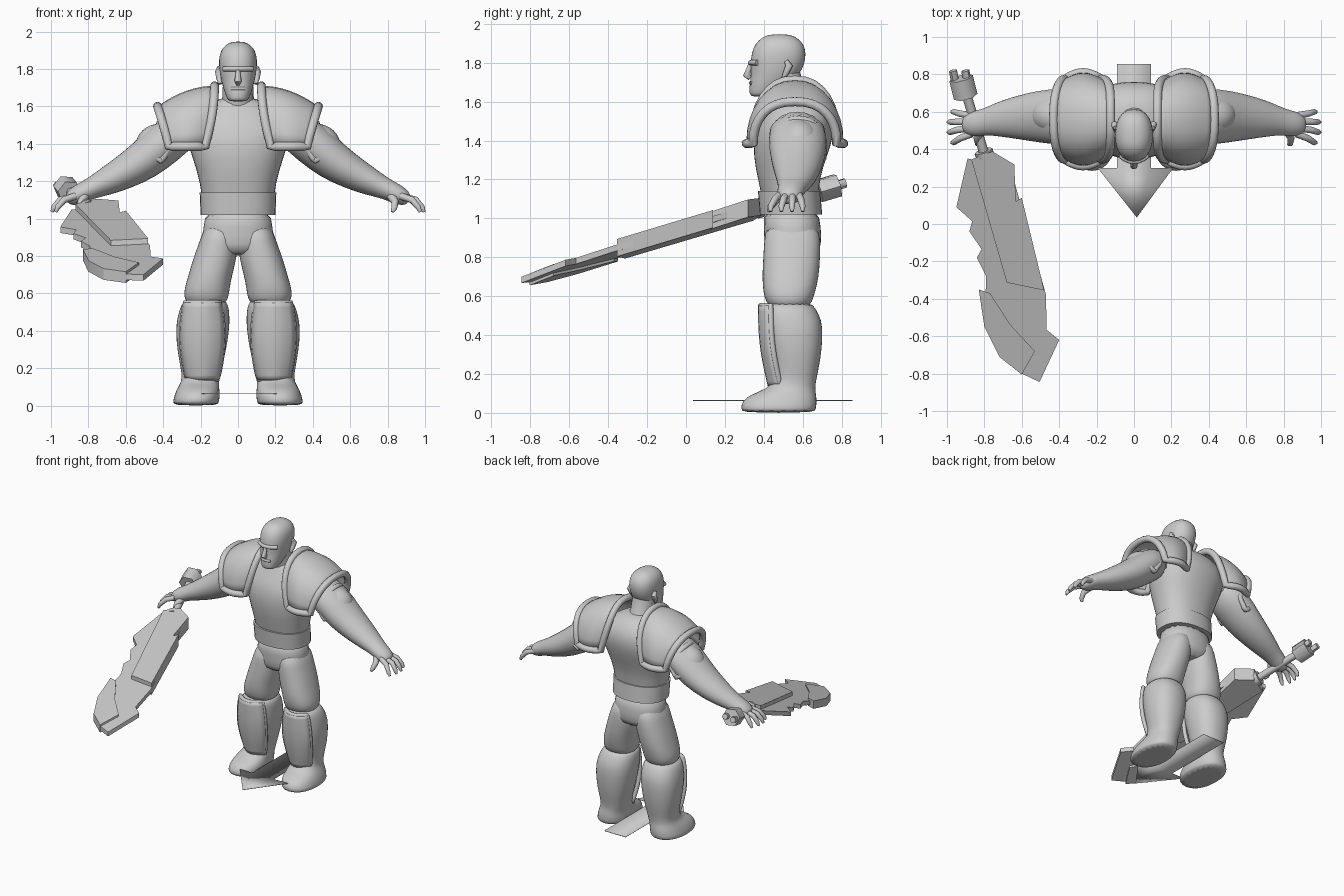
import bpy, bmesh, math
from mathutils import Vector

default_cube = bpy.data.objects.get("Cube")
if default_cube:
    bpy.data.objects.remove(default_cube, do_unlink=True)

grey = bpy.data.materials.new("plain grey")
grey.use_nodes = True
grey.diffuse_color = (.6, .6, .6, 1)
grey.node_tree.nodes["Principled BSDF"].inputs["Base Color"].default_value = grey.diffuse_color


def finish(name, bm, mirror=False, subdivide=False, thickness=0, angle=40):
    """Turn a bmesh into a shaded object with its modifiers."""
    bmesh.ops.recalc_face_normals(bm, faces=bm.faces)
    mesh = bpy.data.meshes.new(name)
    bm.to_mesh(mesh)
    bm.free()
    mesh.materials.append(grey)
    obj = bpy.data.objects.new(name, mesh)
    bpy.context.collection.objects.link(obj)
    bpy.ops.object.select_all(action='DESELECT')
    obj.select_set(True)
    bpy.context.view_layer.objects.active = obj
    bpy.ops.object.shade_smooth_by_angle(angle=math.radians(angle))
    if thickness:
        obj.modifiers.new("thickness", 'SOLIDIFY').thickness = thickness
    if mirror:
        modifier = obj.modifiers.new("mirror", 'MIRROR')
        modifier.use_mirror_merge = False
    if subdivide:
        modifier = obj.modifiers.new("smooth", 'SUBSURF')
        modifier.levels = modifier.render_levels = 1
    return obj


def bridge(bm, rings, closed=False):
    """Skin a list of vertex rings, capping open ends."""
    count = len(rings[0])
    pairs = list(zip(rings, rings[1:]))
    if closed:
        pairs.append((rings[-1], rings[0]))
    for a, b in pairs:
        for i in range(count):
            j = (i + 1) % count
            bm.faces.new((a[i], a[j], b[j], b[i]))
    if not closed:
        bm.faces.new(rings[0])
        bm.faces.new(rings[-1])


def soft(value, power):
    return math.copysign(abs(value) ** power, value)


def loft(name, rows, mirror=False, subdivide=True, square=.88, sides=20):
    """Stack level rings given as z, left x, right x, front y, back y."""
    bm = bmesh.new()
    rings = []
    for z, x0, x1, y0, y1 in rows:
        ring = []
        for i in range(sides):
            a = math.tau * i / sides
            x = (x0 + x1) / 2 + (x1 - x0) / 2 * soft(math.cos(a), square)
            y = (y0 + y1) / 2 + (y1 - y0) / 2 * soft(math.sin(a), square)
            ring.append(bm.verts.new((x, y, z)))
        rings.append(ring)
    bridge(bm, rings)
    return finish(name, bm, mirror, subdivide, angle=60)


def sweep(name, points, closed=False, mirror=False, widen=1, sides=10, subdivide=False):
    """Round tube through x, y, z, radius points."""
    bm = bmesh.new()
    path = [Vector(p[:3]) for p in points]
    middle = sum(path, Vector()) / len(path)
    last = len(path) - 1
    normal = Vector((.3, .9, .2))
    rings = []
    for i, p in enumerate(path):
        after = path[(i + 1) % len(path)] if closed else path[min(i + 1, last)]
        before = path[i - 1] if closed else path[max(i - 1, 0)]
        along = (after - before).normalized()
        if closed:
            normal = p - middle
        normal = (normal - along * normal.dot(along)).normalized()
        side = along.cross(normal)
        ring = []
        for k in range(sides):
            a = math.tau * k / sides
            offset = (normal * math.cos(a) + side * math.sin(a)) * points[i][3]
            offset.y *= widen
            ring.append(bm.verts.new(p + offset))
        rings.append(ring)
    bridge(bm, rings, closed)
    return finish(name, bm, mirror, subdivide, angle=60)


def patch(name, surface, rim, nu=8, nv=16):
    """Curved armour plate from surface(u, v), edged with a round rim."""
    bm = bmesh.new()
    grid = [[bm.verts.new(surface(i / nu, j / nv)) for j in range(nv + 1)] for i in range(nu + 1)]
    for i in range(nu):
        for j in range(nv):
            bm.faces.new((grid[i][j], grid[i + 1][j], grid[i + 1][j + 1], grid[i][j + 1]))
    finish(name, bm, mirror=True, thickness=.015, angle=60)
    loop = [(i / nu, 0) for i in range(nu)] + [(1, j / nv) for j in range(nv)]
    loop += [(1 - u, 1 - v) for u, v in loop]
    sweep(name + "_rim", [(*surface(u, v), rim) for u, v in loop], closed=True, mirror=True)


# Torso, belt and hips
loft("torso", [(1, -.19, .19, .40, .68), (1.14, -.195, .195, .385, .68), (1.25, -.22, .22, .355, .7),
               (1.38, -.265, .265, .34, .75), (1.48, -.29, .29, .36, .77), (1.56, -.25, .25, .41, .75),
               (1.62, -.15, .15, .44, .7), (1.65, -.08, .08, .46, .64)])
loft("belt", [(1.02, -.2, .2, .38, .7), (1.14, -.205, .205, .37, .69)], subdivide=False, sides=32)
loft("hips", [(1.06, -.18, .18, .39, .685), (.95, -.185, .185, .4, .695), (.86, -.2, .2, .4, .7),
              (.8, -.17, .17, .42, .67)])

# Trousers, and boots with the feet in one piece
loft("trouser_legs", [(.98, .01, .175, .41, .68), (.88, 0, .205, .4, .695), (.79, .005, .24, .395, .69),
                      (.7, .03, .265, .39, .685), (.62, .045, .29, .395, .665), (.57, .05, .29, .41, .65),
                      (.53, .08, .26, .44, .62)], mirror=True)
loft("boots", [(.57, .07, .28, .41, .645), (.54, .05, .305, .39, .665), (.48, .043, .325, .395, .7),
               (.4, .045, .335, .405, .705), (.28, .065, .325, .43, .695), (.17, .095, .3, .45, .67),
               (.125, .1, .305, .42, .665), (.095, .1, .325, .33, .67), (.06, .095, .34, .285, .675),
               (.02, .1, .35, .28, .67), (0, .105, .345, .285, .665)], mirror=True)


def shin(u, v):
    s = 2 * u - 1
    half = .065 + .045 * math.sin(math.pi * (.1 + .7 * v))
    return (.19 + half * s, .435 - .05 * v - .015 * math.sin(math.pi * v) + .05 * s * s, .14 + .41 * v)


patch("shin_guards", shin, .015)


# Shoulder armour: big arched pads over smaller upper arm pads
def shoulder(u, v):
    arch = max(math.sin(math.pi * v), 0)
    low = 1 - arch
    x = .125 + .305 * u - .06 * u * low + .05 * (1 - u) * low * low
    depth = .215 + .035 * math.sin(math.pi * u)
    y = .56 - depth * soft(math.cos(math.pi * v), .85)
    return (x, y, 1.385 + (.325 - .11 * u * u) * arch ** .9)


def upper_arm(u, v):
    arch = max(math.sin(math.pi * v), 0) * (1 + .25 * math.sin(math.pi * u))
    x = .36 + .05 * u + (.06 + .08 * u) * arch
    z = 1.39 - .08 * u + (.12 - .045 * u) * arch
    return (x, .58 - .125 * math.cos(math.pi * v), z)


patch("shoulder_pads", shoulder, .024)
patch("upper_arm_pads", upper_arm, .018)

# Arms and hands
sweep("arms", [(.26, .57, 1.5, .11), (.4, .575, 1.4, .12), (.5, .575, 1.31, .11), (.62, .57, 1.24, .092),
               (.72, .56, 1.19, .073), (.8, .545, 1.155, .055), (.85, .535, 1.13, .055),
               (.9, .53, 1.105, .042), (.915, .53, 1.1, .02)],
      mirror=True, widen=1.3, sides=16, subdivide=True)
for i, name in enumerate(("little", "ring", "middle", "index")):
    reach = .02 if i in (1, 2) else 0
    start, end = .58 - .033 * i, .6 - .055 * i
    sweep(name + "_fingers", [(.87, start, 1.12, .019), (.93 + reach, (start + end) / 2, 1.1, .018),
                              (.965 + reach, end, 1.06, .015), (.975 + reach, end, 1.035, .008)],
          mirror=True)
sweep("thumbs", [(.81, .51, 1.13, .025), (.84, .46, 1.09, .02), (.835, .43, 1.055, .016),
                 (.825, .425, 1.035, .008)], mirror=True)

# Head
sweep("neck", [(0, .56, 1.54, .1), (0, .52, 1.64, .085), (0, .5, 1.74, .08)], sides=16, widen=1.1)
loft("head", [(1.625, -.045, .045, .335, .42), (1.64, -.06, .06, .325, .46), (1.69, -.077, .077, .325, .53),
              (1.74, -.092, .092, .335, .585), (1.79, -.1, .1, .33, .61), (1.85, -.105, .105, .335, .62),
              (1.9, -.093, .093, .355, .605), (1.93, -.066, .066, .39, .57), (1.947, -.03, .03, .43, .53)])
sweep("nose", [(0, .335, 1.805, .01), (0, .322, 1.765, .014), (0, .312, 1.735, .02), (0, .33, 1.72, .012)])
sweep("brow", [(x, .333 + 6 * x * x, 1.8, .014) for x in (-.075, -.05, -.02, 0, .02, .05, .075)])
sweep("mouth", [(x, .333 + 6 * x * x, 1.695, .01) for x in (-.035, -.02, 0, .02, .035)])
sweep("ears", [(.095, .5, 1.72, .01), (.1, .515, 1.75, .016), (.103, .53, 1.785, .02),
               (.1, .515, 1.81, .012)], mirror=True)


# Great sword, lying in a sloping plane
def slope(x, y):
    return .83 + .33 * (y + .35) + .12 * (x + .65)


def slab(name, outline, low, high):
    """Flat prism following the slope of the sword."""
    bm = bmesh.new()
    rings = [[bm.verts.new((x, y, slope(x, y) + h)) for x, y in outline] for h in (low, high)]
    bridge(bm, rings)
    return finish(name, bm, angle=20)


def grip(name, start, end, radius, sides=8):
    points = [(x, y, slope(x, y), radius) for x, y in (start, end)]
    sweep(name, points, sides=sides)


slab("sword_blade", [(-.89, .35), (-.95, .09), (-.865, .015), (-.88, -.04), (-.815, -.135), (-.84, -.18),
                     (-.79, -.28), (-.8, -.54), (-.72, -.7), (-.6, -.8), (-.505, -.845), (-.4, -.62),
                     (-.468, -.565), (-.47, -.38), (-.66, .3)], -.016, .016)
slab("sword_spine", [(-.87, .345), (-.757, .388), (-.64, .318), (-.632, .12), (-.6, .14), (-.48, -.355),
                     (-.68, -.313)], -.045, .045)
slab("sword_edge_plate", [(-.83, -.35), (-.77, -.37), (-.66, -.54), (-.53, -.68), (-.6, -.805),
                          (-.72, -.71), (-.8, -.55)], -.03, .03)
grip("sword_handle", (-.79, .34), (-.91, .74), .026)
grip("sword_collar", (-.795, .36), (-.805, .39), .05)
grip("sword_pommel", (-.9, .68), (-.925, .78), .065, 6)
for shift in (-.033, .033):
    grip("pommel_stud", (-.925 + shift, .77), (-.935 + shift, .82), .022, 6)

# Flat direction arrow between the feet
bm = bmesh.new()
outline = [(.015, .035), (.21, .3), (.09, .3), (.09, .855), (-.09, .855), (-.09, .3), (-.195, .3)]
base = bm.faces.new([bm.verts.new((x, y, .065)) for x, y in outline])
finish("ground_arrow", bm, thickness=.004)
